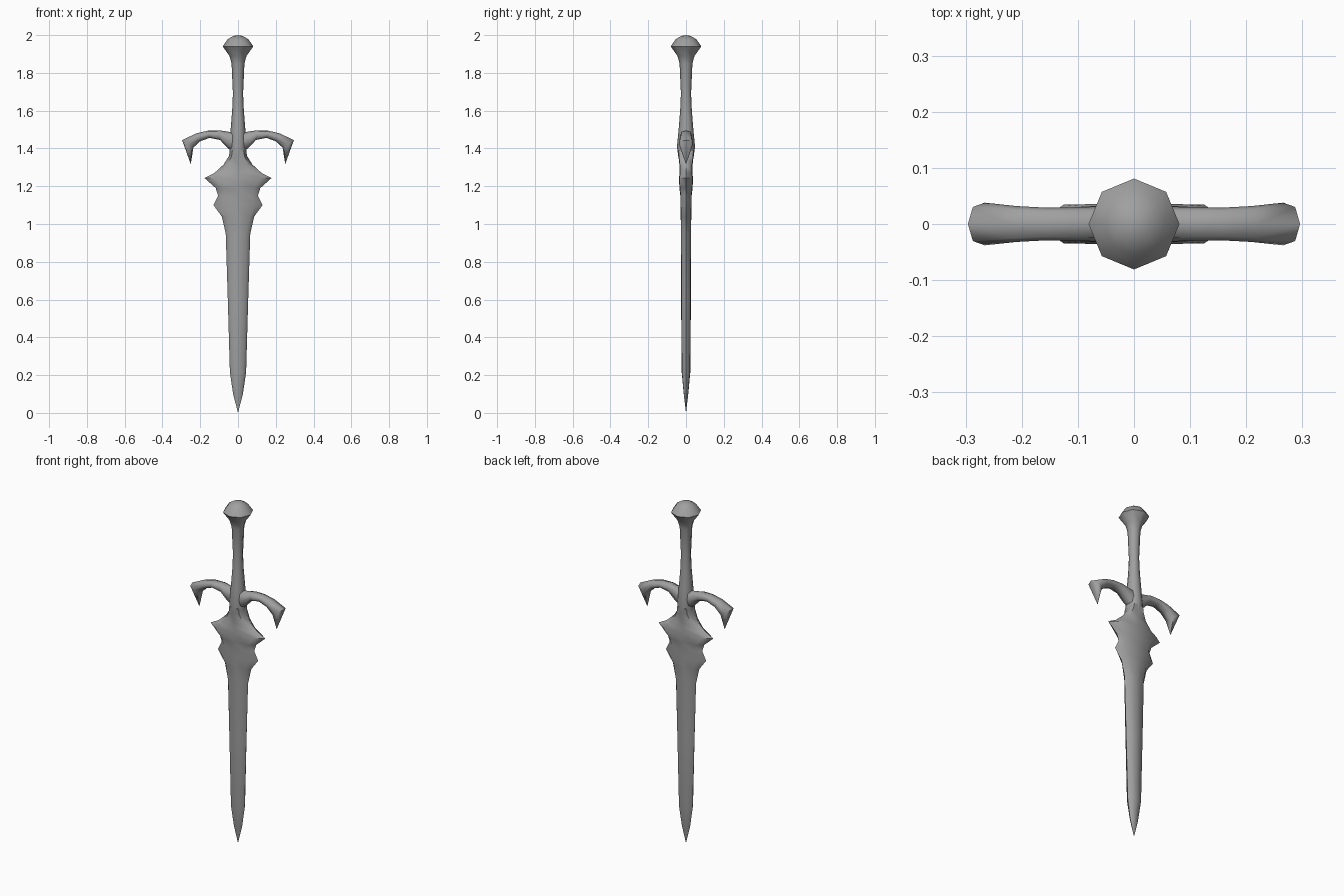
import bpy, bmesh
from mathutils import Vector

cube = bpy.data.objects.get("Cube")
if cube:
    bpy.data.objects.remove(cube, do_unlink=True)

steel = bpy.data.materials.new("grey_steel")
steel.use_nodes = True
colour = (0.35, 0.35, 0.35, 1)
steel.diffuse_color = colour
steel.node_tree.nodes["Principled BSDF"].inputs["Base Color"].default_value = colour


def section(center, across, depth, flat):
    """Eight points round a centre; flat sets how full the corners are in depth."""
    y = Vector((0, depth, 0))
    k = 0.707
    half = [across, across * k + y * flat, y, -across * k + y * flat]
    return [center + p for p in half] + [center - p for p in half]


def loft(name, rings, angle=1.05):
    """Skin a list of eight-sided sections and cap both ends."""
    bm = bmesh.new()
    loops = [[bm.verts.new(p) for p in ring] for ring in rings]
    for a, b in zip(loops, loops[1:]):
        for i in range(8):
            j = (i + 1) % 8
            bm.faces.new((a[i], a[j], b[j], b[i]))
    bm.faces.new(loops[0])
    bm.faces.new(loops[-1])
    bmesh.ops.remove_doubles(bm, verts=bm.verts, dist=0.0005)
    bmesh.ops.recalc_face_normals(bm, faces=bm.faces)
    mesh = bpy.data.meshes.new(name)
    bm.to_mesh(mesh)
    bm.free()
    mesh.materials.append(steel)
    obj = bpy.data.objects.new(name, mesh)
    bpy.context.collection.objects.link(obj)
    bpy.ops.object.select_all(action='DESELECT')
    obj.select_set(True)
    bpy.context.view_layer.objects.active = obj
    bpy.ops.object.shade_smooth_by_angle(angle=angle)
    return obj


def upright(name, profile, flat):
    """Loft along z from (height, half width, half depth) rows."""
    return loft(name, [section(Vector((0, 0, z)), Vector((w, 0, 0)), d, flat)
                       for z, w, d in profile])


# Round pommel and grip
upright("pommel_and_grip", [
    (2.0, 0, 0), (1.995, .026, .026), (1.978, .055, .055), (1.94, .081, .081),
    (1.89, .045, .045), (1.85, .034, .034), (1.69, .027, .027),
    (1.6, .031, .031), (1.5, .039, .039), (1.41, .043, .048), (1.35, .048, .04)], .707)

# Blade with flared shoulders and a second pair of barbs
upright("blade", [
    (1.39, .042, .042), (1.36, .048, .04), (1.315, .076, .035), (1.27, .125, .034),
    (1.243, .177, .037), (1.19, .118, .035), (1.15, .105, .03), (1.1, .13, .03),
    (1.04, .086, .028), (.95, .065, .027), (.6, .054, .026), (.217, .043, .023),
    (.1, .026, .012), (0, 0, 0)], .93)

# Curved guard arms: outer edge x z, inner edge x z, half depth
arm = [(0, 1.487, 0, 1.37, .034), (.04, 1.487, .053, 1.4, .032),
       (.1, 1.496, .095, 1.445, .03), (.16, 1.494, .15, 1.456, .029),
       (.22, 1.48, .2, 1.438, .032), (.296, 1.444, .236, 1.405, .038),
       (.25, 1.317, .25, 1.317, 0)]
for side, label in ((1, "left"), (-1, "right")):
    rings = []
    for ox, oz, ix, iz, depth in arm:
        outer, inner = Vector((side * ox, 0, oz)), Vector((side * ix, 0, iz))
        rings.append(section((outer + inner) / 2, (outer - inner) / 2, depth, .8))
    loft(label + "_guard_arm", rings)
